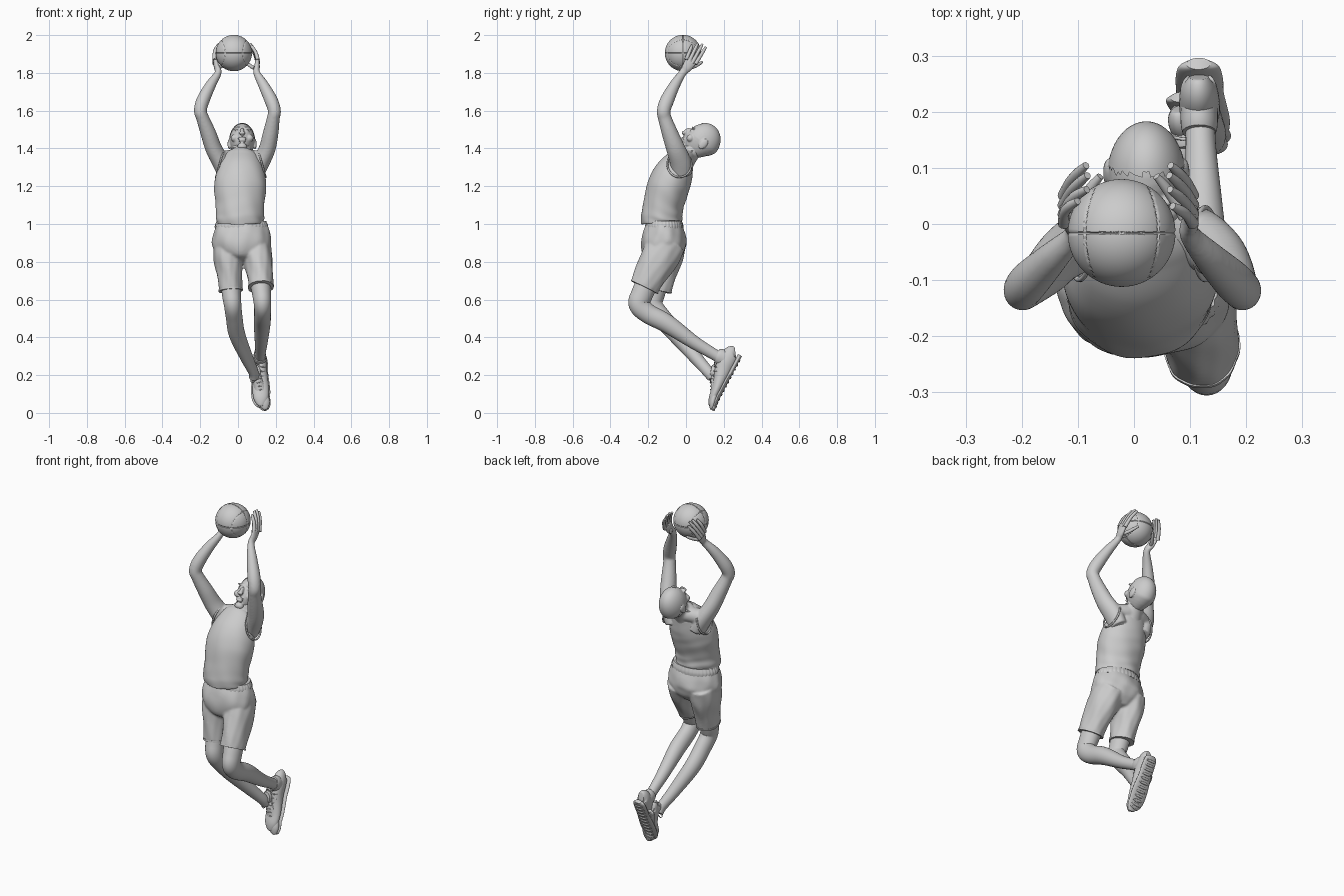
import bpy, bmesh, math
from mathutils import Vector, Matrix


def to_object(name, bm):
    bmesh.ops.recalc_face_normals(bm, faces=bm.faces)
    me = bpy.data.meshes.new(name)
    bm.to_mesh(me)
    bm.free()
    me.polygons.foreach_set("use_smooth", [True] * len(me.polygons))
    ob = bpy.data.objects.new(name, me)
    bpy.context.collection.objects.link(ob)
    return ob


def spline(rows, steps):
    """Catmull-Rom through rows of numbers."""
    out = []
    for i in range(len(rows) - 1):
        p0, p1, p2, p3 = rows[max(i - 1, 0)], rows[i], rows[i + 1], rows[min(i + 2, len(rows) - 1)]
        for k in range(steps):
            t = k / steps
            out.append([0.5 * (2 * b + (c - a) * t + (2 * a - 5 * b + 4 * c - d) * t * t
                               + (3 * b - a - 3 * c + d) * t ** 3)
                        for a, b, c, d in zip(p0, p1, p2, p3)])
    return out + [list(rows[-1])]


def loft(name, rows, n=32, steps=6, ref=(1, 0, 0), fold=None):
    """Elliptical rings along a path; each row is x, y, z, radius a, radius b."""
    rows = spline(rows, steps)
    bm, rings, ref = bmesh.new(), [], Vector(ref)
    for i, r in enumerate(rows):
        tan = (Vector(rows[min(i + 1, len(rows) - 1)][:3]) - Vector(rows[max(i - 1, 0)][:3])).normalized()
        side = (ref - tan * ref.dot(tan)).normalized()
        up = tan.cross(side)
        ring = []
        for k in range(n):
            a = math.tau * k / n
            f = fold(a, i / (len(rows) - 1)) if fold else 1
            ring.append(bm.verts.new(Vector(r[:3]) + f * (side * r[3] * math.cos(a) + up * r[4] * math.sin(a))))
        rings.append(ring)
    for p, q in zip(rings, rings[1:]):
        for k in range(n):
            bm.faces.new((p[k], p[(k + 1) % n], q[(k + 1) % n], q[k]))
    bm.faces.new(rings[0][::-1])
    bm.faces.new(rings[-1])
    return to_object(name, bm)


def tube(name, pts, r, cyclic=False):
    cu = bpy.data.curves.new(name, 'CURVE')
    cu.dimensions, cu.bevel_depth, cu.bevel_resolution = '3D', r, 2
    sp = cu.splines.new('POLY')
    sp.points.add(len(pts) - 1)
    for p, q in zip(sp.points, pts):
        p.co = (*q, 1)
    sp.use_cyclic_u = cyclic
    ob = bpy.data.objects.new(name, cu)
    bpy.context.collection.objects.link(ob)
    return ob


def ball(name, loc, size, shape=None, u=32, v=20):
    bm = bmesh.new()
    bmesh.ops.create_uvsphere(bm, u_segments=u, v_segments=v, radius=1)
    for w in bm.verts:
        p = shape(w.co.copy()) if shape else w.co
        w.co = Vector([a * b + c for a, b, c in zip(p, size, loc)])
    return to_object(name, bm)


def fuse(name, obs, voxel, smooth):
    bpy.ops.object.select_all(action='DESELECT')
    for o in obs:
        o.select_set(True)
    bpy.context.view_layer.objects.active = obs[0]
    bpy.ops.object.join()
    obs[0].name = name
    m = obs[0].modifiers.new("blend", 'REMESH')
    m.mode, m.voxel_size, m.use_smooth_shade = 'VOXEL', voxel, True
    s = obs[0].modifiers.new("soften", 'SMOOTH')
    s.iterations, s.factor = smooth, 0.5
    return obs[0]


# Ball with seam grooves
C = Vector((-0.022, -0.016, 1.905))


def seams(p):
    d = min(abs(p.z), abs(p.y), abs(abs(p.x) - 0.5 - 0.35 * p.z * p.z))
    return p * (0.975 if d < 0.016 else 1)


ball("ball", C, (0.096,) * 3, seams, 160, 100)

# Arms, shoulders, chest and neck blended into one skin
skin = [loft("chest", [(0.014, -0.08, 1.2, 0.11, 0.09), (0.015, -0.045, 1.29, 0.115, 0.085),
                       (0.016, -0.01, 1.36, 0.08, 0.055), (0.018, 0.012, 1.39, 0.045, 0.04)]),
        loft("neck", [(0.017, -0.01, 1.33, 0.06, 0.055), (0.02, 0.025, 1.38, 0.05, 0.05),
                      (0.022, 0.07, 1.43, 0.048, 0.05)]),
        loft("trapezius", [(-0.1, -0.03, 1.34, 0.04, 0.045), (0.016, 0.008, 1.355, 0.045, 0.045),
                           (0.132, -0.03, 1.34, 0.04, 0.045)], ref=(0, 0, 1))]
ARM = [(0.015, 0.08, -0.02, 1.26, 0.04, 0.055), (0.015, 0.108, -0.03, 1.33, 0.046, 0.056),
       (0.013, 0.142, -0.055, 1.4, 0.044, 0.05), (0.008, 0.165, -0.085, 1.48, 0.041, 0.043),
       (0, 0.187, -0.112, 1.56, 0.034, 0.036), (-0.003, 0.196, -0.118, 1.6, 0.034, 0.036),
       (-0.005, 0.18, -0.1, 1.655, 0.035, 0.037), (-0.005, 0.14, -0.06, 1.735, 0.028, 0.029),
       (-0.003, 0.102, -0.018, 1.8, 0.018, 0.021), (-0.006, 0.107, 0.006, 1.83, 0.015, 0.028),
       (-0.01, 0.112, 0.032, 1.872, 0.011, 0.035)]
for s in (-1, 1):
    skin.append(loft("arm", [(c + s * dx, *rest) for c, dx, *rest in ARM]))
fuse("upper_body", skin, 0.006, 5)


# Fingers curve around the ball
def off_ball(p):
    d = Vector(p) - C
    return C + d.normalized() * max(d.length, 0.108)


for s in (-1, 1):
    paths = []
    for i in range(4):
        a = i / 3
        length = (0.8, 1, 1.05, 0.95)[i]
        base = Vector((-0.01 + s * 0.112, 0.005 + 0.052 * a, 1.88 - 0.022 * a))
        step = Vector((-s * 0.012, 0.017 + 0.008 * a, 0.041)) * length
        paths.append([base - step * 0.3, base + step * 0.8, base + step * 1.45 + Vector((-s * 0.006, 0, 0)),
                      base + step * 2 + Vector((-s * 0.014, 0, 0))])
    paths.append([(-0.01 + s * 0.1, 0.012, 1.825), (-0.01 + s * 0.083, 0.04, 1.832),
                  (-0.01 + s * 0.066, 0.066, 1.845), (-0.01 + s * 0.05, 0.085, 1.858)])
    for path in paths:
        rad = (0.011, 0.0095, 0.009, 0.0065)
        loft("finger", [(*off_ball(p), r, r) for p, r in zip(path, rad)], n=12, steps=4, ref=(0, 1, 0))

# Head, tilted back to look up
HEAD = Matrix.Translation((0.022, 0.085, 1.435)) @ Matrix.Rotation(math.radians(-40), 4, 'X')


def skull(p):
    x, y, z = p
    if z < 0:
        x *= 1 + 0.28 * z
        y *= 1 + 0.45 * z if y > 0 else 1 - 0.1 * z
    return Vector((x, y, z))


SIZE = (0.068, 0.09, 0.102)
face = [ball("skull", (0, 0, 0), SIZE, skull),
        ball("nose", (0, -0.094, -0.012), (0.011, 0.017, 0.026)),
        ball("nose_tip", (0, -0.104, -0.026), (0.017, 0.012, 0.01)),
        ball("upper_lip", (0, -0.088, -0.05), (0.024, 0.011, 0.006)),
        ball("lower_lip", (0, -0.085, -0.063), (0.02, 0.012, 0.007)),
        ball("chin", (0, -0.064, -0.088), (0.026, 0.022, 0.02))]
for s in (-1, 1):
    face += [ball("brow", (s * 0.026, -0.079, 0.026), (0.024, 0.013, 0.007)),
             ball("eye", (s * 0.026, -0.078, 0.008), (0.012, 0.011, 0.007)),
             ball("cheek", (s * 0.04, -0.06, -0.025), (0.02, 0.02, 0.02)),
             ball("ear", (s * 0.068, 0.012, -0.005), (0.009, 0.02, 0.031))]
fuse("head", face, 0.004, 2).matrix_world = HEAD
hair = ball("hair_cap", (0, 0, 0), [v * 1.03 for v in SIZE], skull, 48, 32)
bm = bmesh.new()
bm.from_mesh(hair.data)
low = [f for f in bm.faces if f.calc_center_median().z / 0.1 + f.calc_center_median().y / 0.11 < 0.22]
bmesh.ops.delete(bm, geom=low, context='FACES')
bm.to_mesh(hair.data)
bm.free()
hair.matrix_world = HEAD


# Sleeveless jersey with folds gathering toward the hem
def jersey_fold(a, u):
    w = (1 - u) ** 1.5
    bunch = math.sin(46 * u + 2 * math.sin(a * 2)) * (0.6 + 0.4 * math.sin(a))
    return 1 + w * (0.016 * math.sin(7 * a + 12 * u) + 0.016 * bunch)


loft("jersey", [(0.01, -0.13, 1.005, 0.122, 0.104), (0.01, -0.13, 1.03, 0.127, 0.109),
                (0.011, -0.12, 1.1, 0.128, 0.107), (0.012, -0.092, 1.2, 0.138, 0.111),
                (0.014, -0.058, 1.28, 0.124, 0.1), (0.016, -0.022, 1.345, 0.098, 0.07),
                (0.017, 0, 1.375, 0.066, 0.05)], n=96, steps=12, fold=jersey_fold)
ts = [math.tau * k / 32 for k in range(32)]
tube("neck_trim", [(0.017 + 0.064 * math.cos(t), 0.002 + 0.05 * math.sin(t), 1.373 + 0.02 * math.sin(t))
                   for t in ts], 0.005, True)
for s in (-1, 1):
    tube("armhole_trim", [(0.015 + s * (0.112 - 0.02 * math.sin(t)), -0.035 + 0.064 * math.cos(t),
                           1.318 + 0.07 * math.sin(t)) for t in ts], 0.005, True)

# Shorts: pelvis and two legs blended, with waistband and hems
LEGS = ([(0.085, -0.1, 0.9, 0.085, 0.1), (0.103, -0.14, 0.82, 0.079, 0.1),
         (0.117, -0.19, 0.73, 0.068, 0.086), (0.121, -0.222, 0.665, 0.066, 0.077)],
        [(-0.045, -0.1, 0.9, 0.085, 0.1), (-0.05, -0.118, 0.82, 0.08, 0.1),
         (-0.044, -0.137, 0.73, 0.066, 0.085), (-0.039, -0.152, 0.645, 0.062, 0.073)])


def cloth(a, u):
    return 1 + 0.018 * math.sin(5 * a + 9 * u) + 0.01 * math.sin(11 * a - 6 * u)


parts = [loft("pelvis", [(0.02, -0.115, 1.01, 0.128, 0.088), (0.02, -0.117, 0.95, 0.15, 0.112),
                         (0.02, -0.117, 0.89, 0.155, 0.121), (0.02, -0.11, 0.84, 0.125, 0.105),
                         (0.02, -0.105, 0.8, 0.05, 0.06)], n=64, fold=cloth)]
parts += [loft("shorts_leg", rows, n=64, fold=cloth) for rows in LEGS]
fuse("shorts", parts, 0.0065, 4)
loft("waistband", [(0.018, -0.115, 0.975, 0.139, 0.1), (0.018, -0.115, 0.993, 0.139, 0.1),
                   (0.018, -0.115, 1.015, 0.13, 0.093)], n=160, steps=4,
     fold=lambda a, u: 1 + 0.012 * math.sin(36 * a))
for rows in LEGS:
    p, q = rows[-2], rows[-1]
    start = [q[i] + (p[i] - q[i]) * 0.12 for i in range(3)]
    loft("shorts_hem", [(*start, q[3] * 1.04, q[4] * 1.04), (*q[:3], q[3] * 1.03, q[4] * 1.03)],
         n=64, steps=2, fold=lambda a, u: cloth(a, 1))

# Bent legs
loft("left_leg", [(0.115, -0.19, 0.72, 0.056, 0.06), (0.125, -0.232, 0.63, 0.05, 0.058),
                  (0.13, -0.248, 0.575, 0.046, 0.056), (0.13, -0.2, 0.525, 0.044, 0.052),
                  (0.128, -0.1, 0.472, 0.044, 0.049), (0.123, 0.04, 0.375, 0.034, 0.036),
                  (0.119, 0.14, 0.315, 0.027, 0.03), (0.118, 0.19, 0.285, 0.027, 0.03)])
loft("right_leg", [(-0.038, -0.14, 0.72, 0.055, 0.06), (-0.035, -0.168, 0.63, 0.05, 0.056),
                   (-0.028, -0.177, 0.57, 0.046, 0.054), (-0.02, -0.13, 0.505, 0.044, 0.051),
                   (-0.005, -0.05, 0.415, 0.043, 0.047), (0.045, 0.05, 0.295, 0.034, 0.035),
                   (0.08, 0.115, 0.22, 0.027, 0.03), (0.085, 0.14, 0.19, 0.026, 0.03)])


# Shoes: built heel to toe, then turned into place
def shoe(side, heel, toe, instep):
    heel, d = Vector(heel), Vector(toe) - Vector(heel)
    k = d.length / 0.32
    y = -d.normalized()
    x = y.cross(Vector(instep)).normalized()
    M = Matrix.Translation(heel) @ Matrix((x, y, x.cross(y))).transposed().to_4x4() @ Matrix.Scale(k, 4)
    prof = [(0, 0.018, 0.06), (0.015, 0.032, 0.09), (0.06, 0.037, 0.098), (0.11, 0.037, 0.092),
            (0.16, 0.041, 0.074), (0.22, 0.045, 0.056), (0.275, 0.04, 0.045), (0.308, 0.024, 0.03),
            (0.318, 0.008, 0.02)]
    made = [loft(side + "_shoe_upper", [(0, -t, 0.01 + h / 2, w, h / 2) for t, w, h in prof]),
            loft(side + "_shoe_sole", [(0, -t * 1.01, 0.012, w * 1.12 + 0.002, 0.012) for t, w, h in prof]),
            loft(side + "_shoe_collar", [(0, -0.055, 0.07, 0.034, 0.048), (0, -0.058, 0.105, 0.034, 0.044),
                                         (0, -0.06, 0.122, 0.031, 0.038)])]
    for i in range(5):
        t, h = 0.115 + i * 0.024, 0.103 - i * 0.009
        made.append(tube(side + "_lace", [(-0.026, -t, h - 0.014), (0, -t - 0.004, h + 0.003),
                                          (0.026, -t, h - 0.014)], 0.0035))
    made.append(tube(side + "_lace_loop", [(0, -0.11, 0.105), (-0.03, -0.1, 0.115), (-0.052, -0.12, 0.1),
                                           (-0.04, -0.135, 0.095), (0, -0.115, 0.105)], 0.003))
    for i in range(11):
        t = 0.03 + i * 0.026
        made.append(ball(side + "_tread", (0, -t, 0), (0.032, 0.007, 0.005), u=12, v=8))
    for ob in made:
        ob.data.transform(M)


shoe("left", (0.115, 0.296, 0.3), (0.122, 0.15, 0.025), (0, -0.875, 0.485))
shoe("right", (0.082, 0.235, 0.235), (0.147, 0.152, 0.012), (0, -0.95, 0.3))

# Smooth shading with crisp edges kept
bpy.ops.object.select_all(action='DESELECT')
for ob in bpy.context.scene.objects:
    if ob.type == 'MESH':
        ob.select_set(True)
        bpy.context.view_layer.objects.active = ob
bpy.ops.object.shade_smooth_by_angle(angle=math.radians(40))
